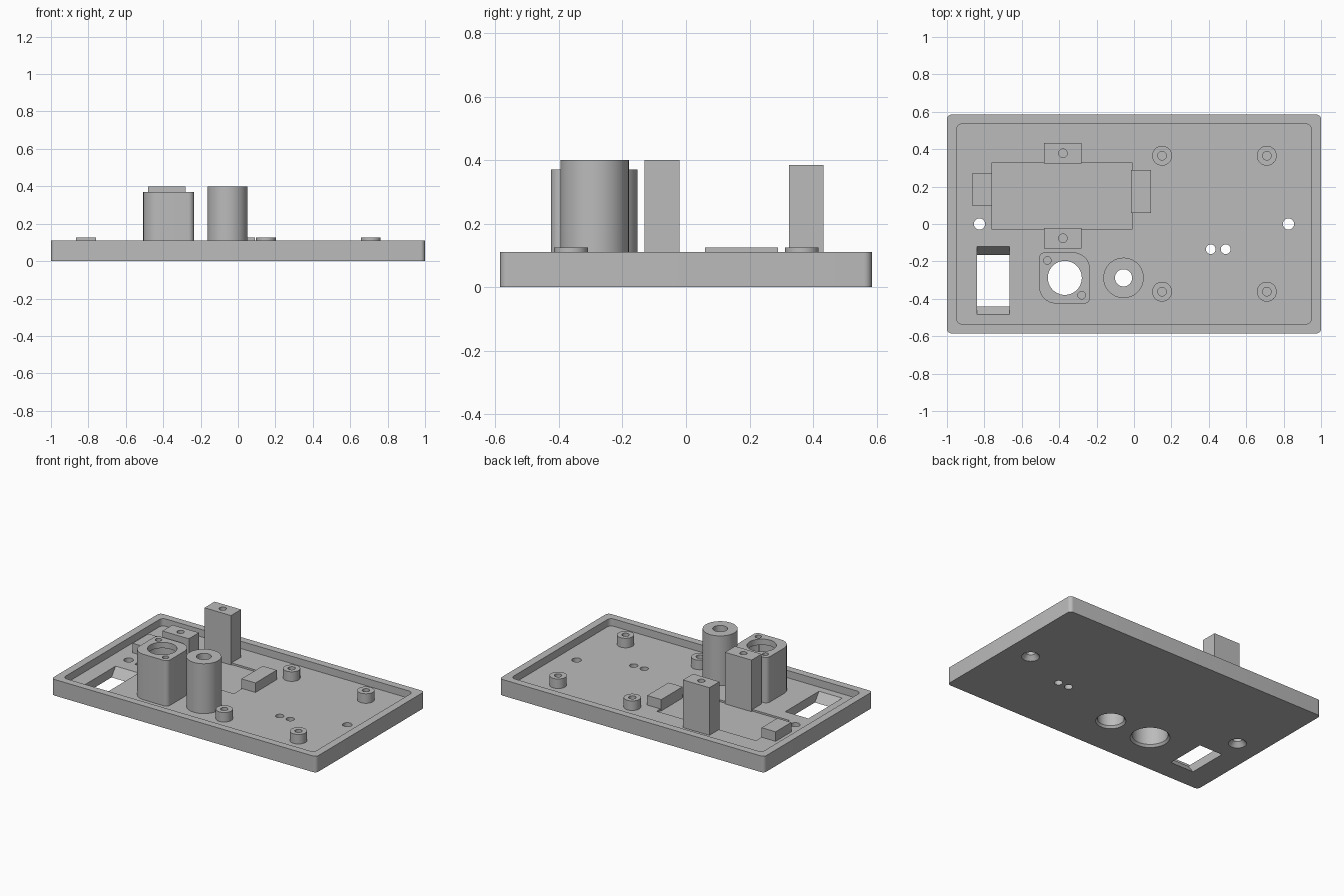
import bpy
import bmesh
import math

old = bpy.data.objects.get("Cube")
if old:
    bpy.data.objects.remove(old, do_unlink=True)

GREY = bpy.data.materials.new("plain grey")
GREY.use_nodes = True
GREY.diffuse_color = (0.5, 0.5, 0.5, 1)
GREY.node_tree.nodes["Principled BSDF"].inputs["Base Color"].default_value = (0.5, 0.5, 0.5, 1)

RIM, FLOOR, POCKET = 0.11, 0.06, 0.048


def loft(name, lower, upper, z0, z1):
    """Solid between two outlines with the same number of points."""
    bm = bmesh.new()
    a = [bm.verts.new((x, y, z0)) for x, y in lower]
    b = [bm.verts.new((x, y, z1)) for x, y in upper]
    n = len(a)
    bm.faces.new(a[::-1])
    bm.faces.new(b)
    for i in range(n):
        j = (i + 1) % n
        bm.faces.new((a[i], a[j], b[j], b[i]))
    mesh = bpy.data.meshes.new(name)
    bm.to_mesh(mesh)
    bm.free()
    mesh.materials.append(GREY)
    obj = bpy.data.objects.new(name, mesh)
    bpy.context.collection.objects.link(obj)
    return obj


def rect(x0, x1, y0, y1, radii=(0, 0, 0, 0)):
    """Outline with corner radii: right back, left back, left front, right front."""
    pts = []
    corners = ((x1, y1, -1, -1), (x0, y1, 1, -1), (x0, y0, 1, 1), (x1, y0, -1, 1))
    for k, ((x, y, sx, sy), r) in enumerate(zip(corners, radii)):
        if not r:
            pts.append((x, y))
            continue
        for s in range(9):
            t = (k + s / 8) * math.pi / 2
            pts.append((x + sx * r + r * math.cos(t), y + sy * r + r * math.sin(t)))
    return pts


def circle(x, y, r, n=48):
    return [(x + r * math.cos(math.tau * i / n), y + r * math.sin(math.tau * i / n))
            for i in range(n)]


def box(name, x0, x1, y0, y1, z0, z1, radii=(0, 0, 0, 0)):
    outline = rect(x0, x1, y0, y1, radii)
    return loft(name, outline, outline, z0, z1)


def cone(name, x, y, r0, r1, z0, z1):
    return loft(name, circle(x, y, r0), circle(x, y, r1), z0, z1)


def hole(x, y, r, z0=-0.1, z1=0.6):
    return cone("cutter", x, y, r, r, z0, z1)


def cut(obj, cutters):
    """Subtract the cutters, then remove them."""
    bpy.context.view_layer.objects.active = obj
    for c in cutters:
        mod = obj.modifiers.new("cut", 'BOOLEAN')
        mod.operation, mod.solver, mod.object = 'DIFFERENCE', 'EXACT', c
        bpy.ops.object.modifier_apply(modifier=mod.name)
        bpy.data.objects.remove(c, do_unlink=True)
    return obj


JACK = (-0.37, -0.288)
TUBE = (-0.056, -0.288)


def jack_bores():
    return [cone("cutter", *JACK, 0.13, 0.11, -0.01, 0.015),
            hole(*JACK, 0.11, z1=0.33), hole(*JACK, 0.091)]


def tube_bores():
    return [cone("cutter", *TUBE, 0.1, 0.082, -0.01, 0.015),
            hole(*TUBE, 0.082, z1=0.33), hole(*TUBE, 0.046)]


# Tray with rim, shallow display pocket and all floor openings
tray = box("tray", -1, 1, -0.585, 0.585, 0, RIM, (0.025,) * 4)
openings = [box("cutter", -0.948, 0.948, -0.535, 0.535, FLOOR, 0.3, (0.03,) * 4),
            box("cutter", -0.76, -0.01, -0.03, 0.33, POCKET, 0.3)]
for side in (-1, 1):
    openings += [hole(side * 0.826, 0, 0.03),
                 cone("cutter", side * 0.826, 0, 0.06, 0.03, -0.005, 0.03)]
openings += [hole(x, -0.135, 0.026) for x in (0.41, 0.49)]
openings.append(loft("cutter", rect(-0.84, -0.665, -0.44, -0.165),
                     rect(-0.84, -0.665, -0.485, -0.12), -0.0001, FLOOR + 0.0001))
cut(tray, openings + jack_bores() + tube_bores())
parts = [tray]

# Four circuit board standoffs
for x in (0.15, 0.71):
    for y in (-0.362, 0.365):
        s = cone("standoff", x, y, 0.053, 0.053, FLOOR, 0.125)
        parts.append(cut(s, [hole(x, y, 0.023, FLOOR + 0.005)]))

# Display end blocks
parts.append(box("left_end_block", -0.016, 0.09, 0.06, 0.29, POCKET, 0.125))
parts.append(box("right_end_block", -0.866, -0.76, 0.1, 0.27, POCKET, 0.125))

# Tall screw posts in front of and behind the pocket
for name, y0, top in (("front_post", -0.13, 0.4), ("back_post", 0.324, 0.385)):
    post = box(name, -0.48, -0.28, y0, y0 + 0.109, POCKET, top)
    parts.append(cut(post, [hole(-0.38, y0 + 0.054, 0.023, top - 0.12)]))

# Socket housing with two rounded corners and two screw holes
housing = box("socket_housing", -0.507, -0.235, -0.425, -0.152, FLOOR, 0.37,
              (0.09, 0.03, 0.09, 0.03))
screws = [hole(-0.463, -0.195, 0.02, 0.25), hole(-0.28, -0.381, 0.02, 0.25)]
parts.append(cut(housing, jack_bores() + screws))

# Round hollow column
column = cone("round_column", *TUBE, 0.108, 0.108, FLOOR, 0.4)
parts.append(cut(column, tube_bores()))

# Smooth the round walls and keep the edges crisp
for obj in parts:
    bpy.ops.object.select_all(action='DESELECT')
    obj.select_set(True)
    bpy.context.view_layer.objects.active = obj
    bpy.ops.object.shade_smooth_by_angle(angle=math.radians(30))
